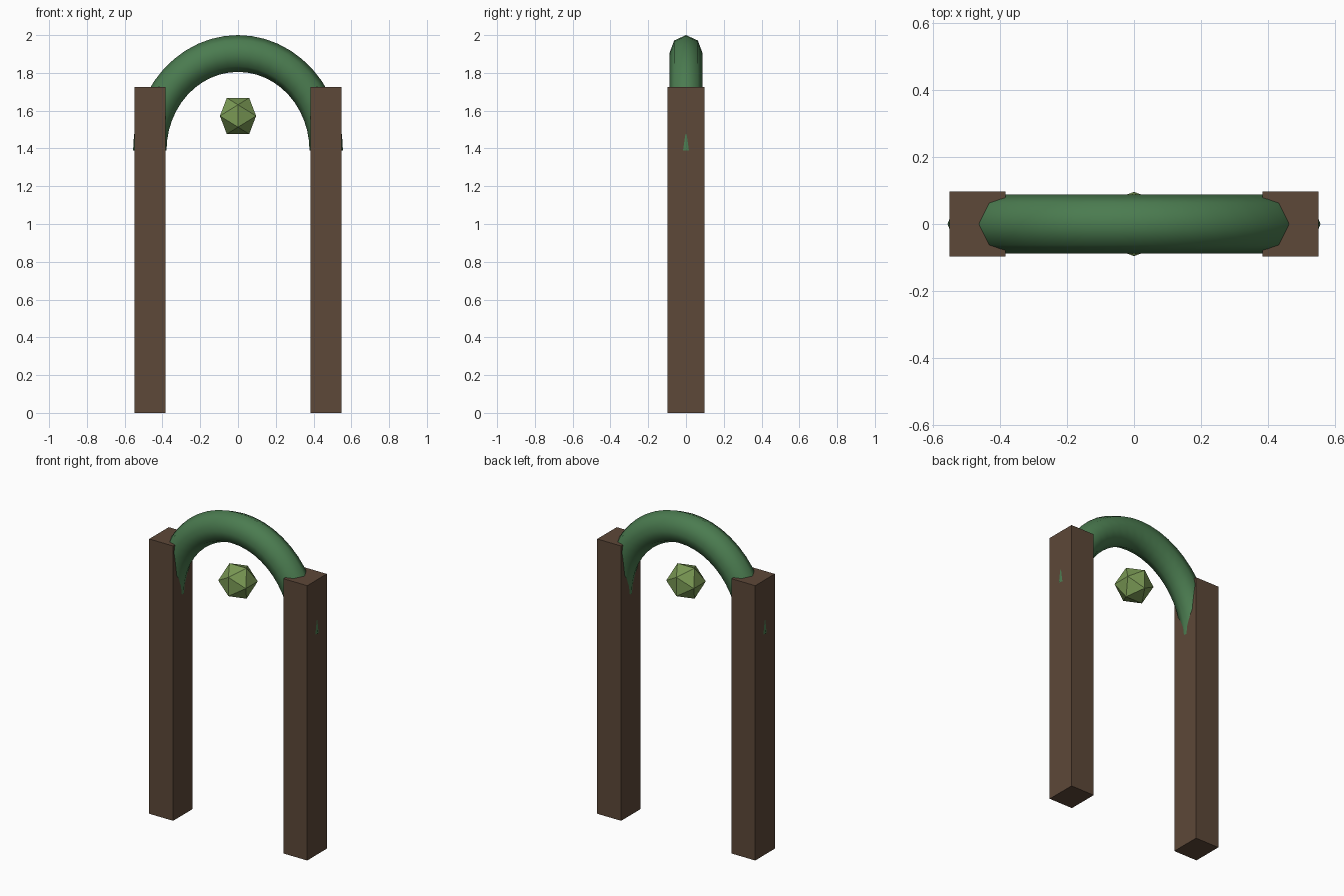
import bpy, bmesh
from math import sin, cos, pi, sqrt

if "Cube" in bpy.data.objects:
    bpy.data.objects.remove(bpy.data.objects["Cube"])


def material(name, rgb):
    mat = bpy.data.materials.new(name)
    mat.diffuse_color = (*rgb, 1)
    mat.use_nodes = True
    mat.node_tree.nodes["Principled BSDF"].inputs["Base Color"].default_value = mat.diffuse_color
    return mat


def finish(bm, name, mat, smooth=False):
    mesh = bpy.data.meshes.new(name)
    for f in bm.faces:
        f.smooth = smooth
    bm.to_mesh(mesh)
    bm.free()
    obj = bpy.data.objects.new(name, mesh)
    bpy.context.collection.objects.link(obj)
    mesh.materials.append(mat)
    return obj


wood = material("wood", (0.11, 0.065, 0.04))
vine = material("vine", (0.07, 0.2, 0.08))
leaf = material("leaf", (0.195, 0.32, 0.09))

# Square posts, left and right
for side, name in ((-1, "left_post"), (1, "right_post")):
    bm = bmesh.new()
    bmesh.ops.create_cube(bm, size=1)
    bmesh.ops.scale(bm, vec=(0.166, 0.194, 1.726), verts=bm.verts)
    bmesh.ops.translate(bm, vec=(side * 0.466, 0, 0.863), verts=bm.verts)
    finish(bm, name, wood)

# Arch: open half ring with an eight-sided section, stretched upwards
R, r, stretch, base = 0.467, 0.0885, 1.1, 1.389
steps, sides = 24, 8
bm = bmesh.new()
rings = []
for i in range(steps + 1):
    u = pi * i / steps
    ring = []
    for j in range(sides):
        w = 2 * pi * j / sides
        d = R + r * cos(w)
        ring.append(bm.verts.new((d * cos(u), r * sin(w), base + stretch * d * sin(u))))
    rings.append(ring)
for a, b in zip(rings, rings[1:]):
    for j in range(sides):
        k = (j + 1) % sides
        bm.faces.new((a[j], a[k], b[k], b[j]))
finish(bm, "arch", vine, smooth=True)

# Hanging bud: icosahedron with flat edges at top and bottom
t = (1 + sqrt(5)) / 2
s = 0.0592
bm = bmesh.new()
for p in (-1, 1):
    for q in (-t, t):
        for co in ((p, 0, q), (0, q, p), (q, p, 0)):
            bm.verts.new([c * s for c in co])
bmesh.ops.convex_hull(bm, input=bm.verts)
bmesh.ops.recalc_face_normals(bm, faces=bm.faces)
bmesh.ops.translate(bm, vec=(0, 0, 1.572), verts=bm.verts)
finish(bm, "hanging_bud", leaf)
